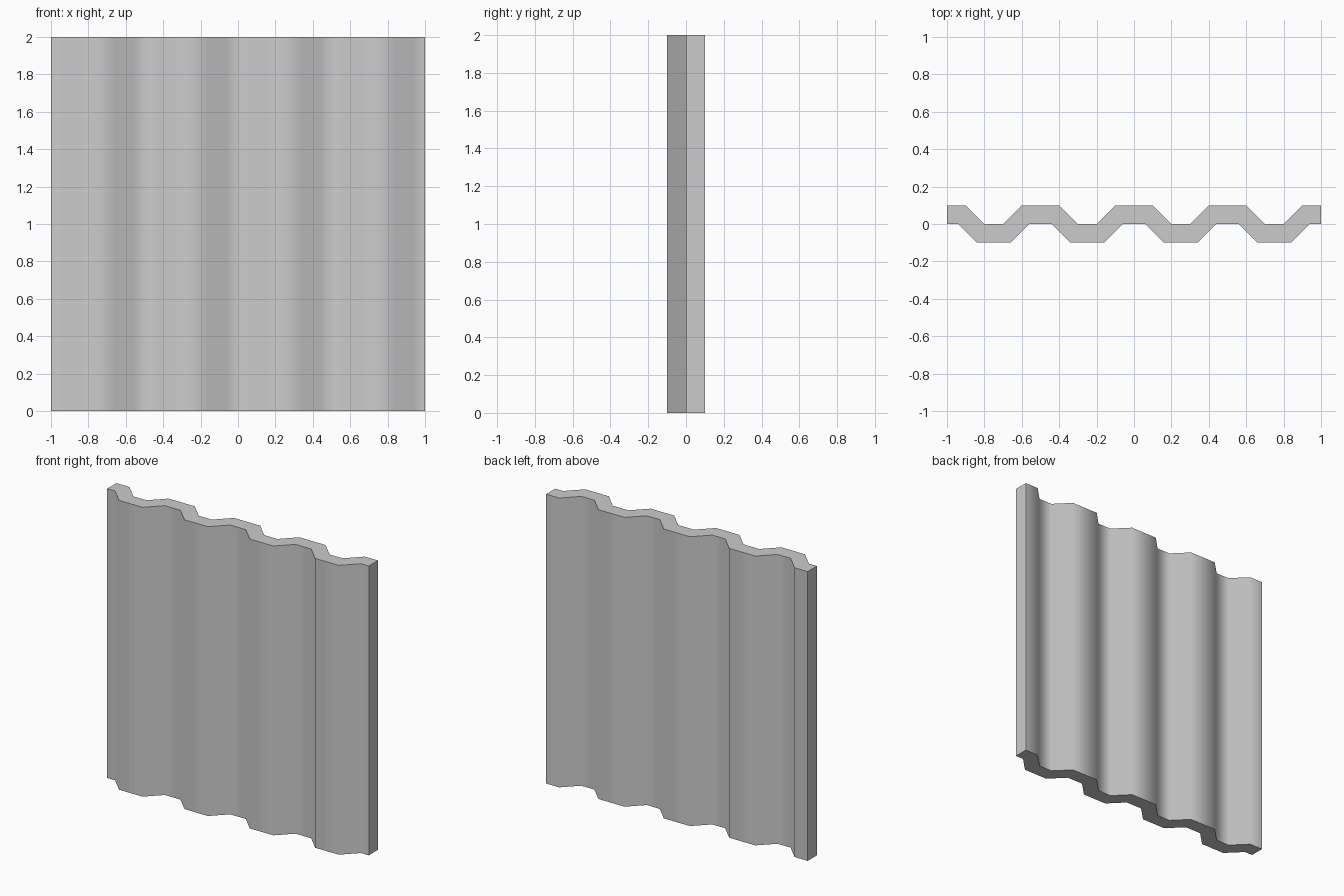
import bpy, bmesh, math

if "Cube" in bpy.data.objects:
    bpy.data.objects.remove(bpy.data.objects["Cube"])

HEIGHT, PITCH, WAVES = 2.0, 0.5, 4

# Paired back / front outline points, one wave at a time
pairs = [((-1, 0.1), (-1, 0.0))]
for i in range(WAVES):
    x = -1 + i * PITCH
    for back_x, front_x, drop in ((0.1, 0.06, 0), (0.2, 0.16, 0.1),
                                  (0.3, 0.34, 0.1), (0.4, 0.44, 0)):
        pairs.append(((x + back_x, 0.1 - drop), (x + front_x, -drop)))
pairs.append(((1, 0.1), (1, 0.0)))

# Cross-section as a strip of quads
bm = bmesh.new()
rows = [[bm.verts.new((px, py, 0)) for px, py in pair] for pair in pairs]
section = [bm.faces.new((a[0], a[1], b[1], b[0])) for a, b in zip(rows, rows[1:])]

# Extrude upward, keeping the bottom cap
result = bmesh.ops.extrude_face_region(bm, geom=section, use_keep_orig=True)
top = [g for g in result["geom"] if isinstance(g, bmesh.types.BMVert)]
bmesh.ops.translate(bm, verts=top, vec=(0, 0, HEIGHT))
bmesh.ops.recalc_face_normals(bm, faces=bm.faces)

mesh = bpy.data.meshes.new("corrugated_sheet")
bm.to_mesh(mesh)
bm.free()
sheet = bpy.data.objects.new("corrugated_sheet", mesh)
bpy.context.collection.objects.link(sheet)

# Soft corrugation bends, crisp ends
bpy.context.view_layer.objects.active = sheet
sheet.select_set(True)
bpy.ops.object.shade_smooth_by_angle(angle=math.radians(60))
